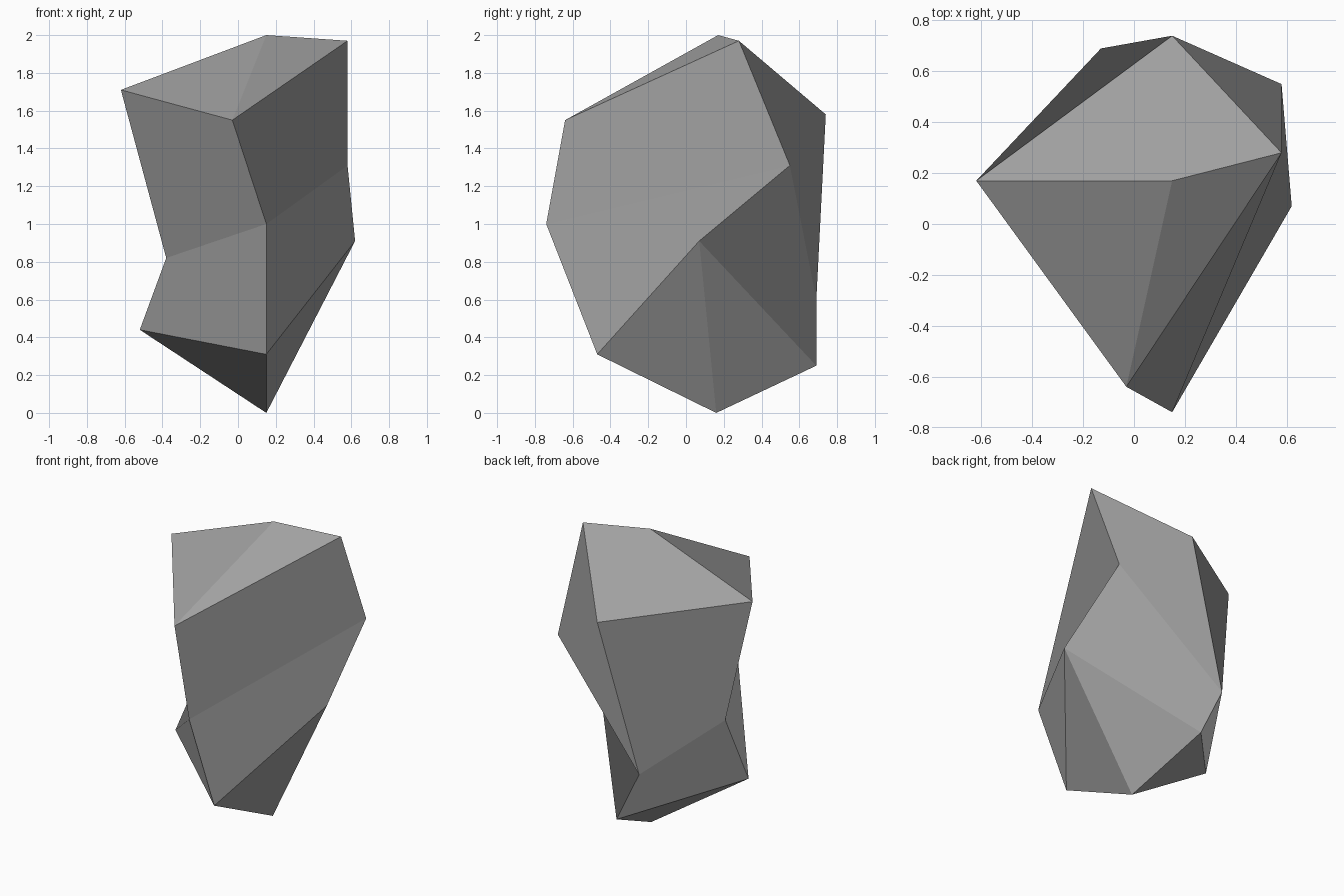
import bpy
import bmesh

cube = bpy.data.objects.get("Cube")
if cube:
    bpy.data.objects.remove(cube, do_unlink=True)

# Flat stone colour
stone = bpy.data.materials.new("stone_grey")
stone.use_nodes = True
colour = (0.35, 0.35, 0.35, 1.0)
stone.diffuse_color = colour
stone.node_tree.nodes["Principled BSDF"].inputs["Base Color"].default_value = colour

# Three irregular rings, each running front, right, back, left
top_ring = [(-0.03, -0.64, 1.55), (0.58, 0.28, 1.97), (0.15, 0.74, 1.58), (-0.62, 0.17, 1.71)]
mid_ring = [(0.15, -0.74, 1.0), (0.58, 0.55, 1.31), (-0.13, 0.69, 0.6), (-0.38, 0.12, 0.82)]
low_ring = [(0.15, -0.47, 0.31), (0.62, 0.07, 0.91), (0.04, 0.69, 0.25), (-0.52, 0.07, 0.44)]

bm = bmesh.new()
top, mid, low = [[bm.verts.new(p) for p in ring] for ring in (top_ring, mid_ring, low_ring)]
peak = bm.verts.new((0.15, 0.17, 2.0))
foot = bm.verts.new((0.15, 0.16, 0.0))

# Sides and underside; the first corner of a quad sets where it creases
for i in range(4):
    j = (i + 1) % 4
    bm.faces.new((mid[i], mid[j], top[j], top[i]))
    if i % 2 == 0:
        bm.faces.new((mid[i], low[i], low[j], mid[j]))
    else:
        bm.faces.new((mid[j], mid[i], low[i], low[j]))
    bm.faces.new((foot, low[j], low[i]))

# Sloping cap
front, right, back, left = top
bm.faces.new((peak, front, right))
bm.faces.new((peak, left, front))
bm.faces.new((peak, right, back, left))

mesh = bpy.data.meshes.new("rock")
bm.to_mesh(mesh)
bm.free()
mesh.materials.append(stone)
rock = bpy.data.objects.new("rock", mesh)
bpy.context.scene.collection.objects.link(rock)
